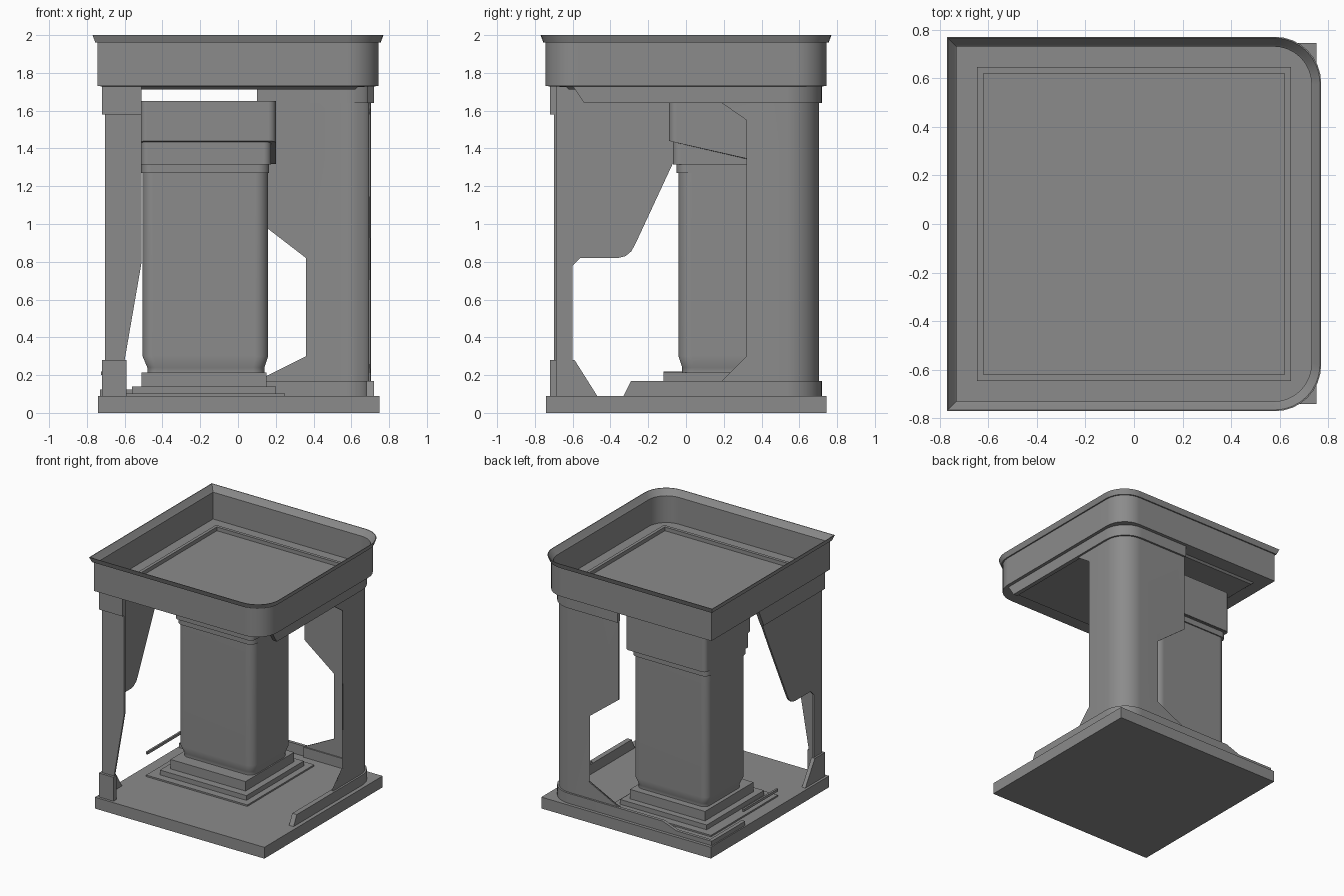
import bpy, bmesh, math

if "Cube" in bpy.data.objects:
    bpy.data.objects.remove(bpy.data.objects["Cube"])

grey = bpy.data.materials.new("mid grey")
grey.diffuse_color = (0.26, 0.26, 0.26, 1)
grey.use_nodes = True
grey.node_tree.nodes["Principled BSDF"].inputs["Base Color"].default_value = grey.diffuse_color


def finish(name, bm):
    bmesh.ops.remove_doubles(bm, verts=bm.verts, dist=1e-5)
    bmesh.ops.recalc_face_normals(bm, faces=bm.faces)
    me = bpy.data.meshes.new(name)
    bm.to_mesh(me)
    bm.free()
    me.materials.append(grey)
    ob = bpy.data.objects.new(name, me)
    bpy.context.collection.objects.link(ob)
    bpy.ops.object.select_all(action='DESELECT')
    ob.select_set(True)
    bpy.context.view_layer.objects.active = ob
    bpy.ops.object.shade_smooth_by_angle(angle=math.radians(30))
    return ob


def loft(name, rings):
    """Skin matching closed rings of 3D points and cap both ends."""
    bm = bmesh.new()
    loops = [[bm.verts.new(p) for p in r] for r in rings]
    n = len(loops[0])
    for a, b in zip(loops, loops[1:]):
        for i in range(n):
            j = (i + 1) % n
            bm.faces.new((a[i], a[j], b[j], b[i]))
    bm.faces.new(loops[0])
    bm.faces.new(loops[-1])
    return finish(name, bm)


def arc(cx, cy, r, start, n=8):
    return [(cx + r * math.cos(math.radians(start + 90 * i / n)),
             cy + r * math.sin(math.radians(start + 90 * i / n))) for i in range(n + 1)]


def ring(z, x0, x1, y0, y1, rl=0, rr=0):
    """Rectangle with left and right corner radii; z may depend on y."""
    pts = (arc(x1 - rr, y1 - rr, rr, 0) + arc(x0 + rl, y1 - rl, rl, 90)
           + arc(x0 + rl, y0 + rl, rl, 180) + arc(x1 - rr, y0 + rr, rr, 270))
    return [(x, y, z(y) if callable(z) else z) for x, y in pts]


def corner(z, out, t, xs, ys, r):
    """L-shaped plan around the rounded back right corner."""
    c = out - r
    outer = [(out, ys)] + arc(c, c, r, 0) + [(xs, out)]
    inner = [(out - t, ys)] + arc(c, c, r - t, 0) + [(xs, out - t)]
    return [(x, y, z) for x, y in outer + inner[::-1]]


def panel(name, axis, a, b, pts):
    """Flat outline extruded along x or y."""
    if axis == 'x':
        return loft(name, [[(v, p, q) for p, q in pts] for v in (a, b)])
    return loft(name, [[(p, v, q) for p, q in pts] for v in (a, b)])


def box(name, x0, x1, y0, y1, z0, z1):
    return loft(name, [ring(z0, x0, x1, y0, y1), ring(z1, x0, x1, y0, y1)])


# Square base slab
box("base_slab", -0.74, 0.75, -0.74, 0.745, 0, 0.09)

# Top tray: two rounded corners, thin flared rim, recessed floor
tray = [(1.712, .62, 0), (1.725, .635, 0), (1.73, .745, .17), (1.96, .745, .17),
        (1.96, .755, .18), (2.0, .77, .19), (2.0, .765, .186), (1.965, .74, .165),
        (1.955, .73, .155), (1.742, .73, .155), (1.742, .645, 0), (1.75, .645, 0),
        (1.75, .62, 0), (1.72, .62, 0)]
loft("top_tray", [ring(z, -d, d, -d, d, 0, r) for z, d, r in tray])

# Thin rounded back right wall with notched arms
wall = loft("corner_wall", [corner(z, .705, .015, .10, .19, .17) for z in (.09, 1.73)])
cutters = [
    panel("back_notch_cutter", 'y', .5, .85,
          [(0, 1.02), (.10, 1.02), (.36, .82), (.36, .30), (.10, .17), (0, .17)]),
    panel("side_notch_cutter", 'x', .5, .85,
          [(.1, 1.64), (.19, 1.64), (.32, 1.55), (.32, .30), (.19, .17), (.1, .17)])]
for c in cutters:
    m = wall.modifiers.new("notch", 'BOOLEAN')
    m.operation, m.solver, m.object = 'DIFFERENCE', 'EXACT', c
    c.hide_render = True
    c.hide_set(True)
loft("corner_top_band", [corner(1.64, .72, .035, .10, -.54, .19),
                         corner(1.73, .72, .035, .10, -.60, .19)])
loft("corner_foot_band", [corner(.09, .72, .04, .10, -.33, .19),
                          corner(.17, .72, .04, .10, -.29, .19)])

# Front left leg: thin tapered front panel and large side panel
panel("front_leg_panel", 'y', -.70, -.685,
      [(-.705, .09), (-.60, .09), (-.60, .28), (-.51, .80), (-.51, 1.73), (-.705, 1.73)])
panel("side_leg_panel", 'x', -.705, -.69,
      [(-.70, .09), (-.60, .09), (-.60, .78), (-.56, .82), (-.36, .82), (-.32, .83),
       (-.29, .855), (-.27, .89), (-.07, 1.32), (.08, 1.65), (.10, 1.73), (-.70, 1.73)])
box("leg_front_band", -.72, -.51, -.72, -.685, 1.58, 1.73)
panel("leg_side_band", 'x', -.72, -.688, [(-.72, 1.58), (.05, 1.58), (.12, 1.73), (-.72, 1.73)])
box("leg_front_foot", -.72, -.59, -.72, -.685, .09, .28)
panel("leg_side_foot", 'x', -.72, -.69, [(-.72, .09), (-.47, .09), (-.59, .28), (-.72, .28)])

# Stepped plinth below the column
box("plinth_lower_step", -.64, .25, -.24, .60, .09, .102)
box("plinth_middle_step", -.56, .20, -.18, .54, .102, .14)
box("plinth_upper_step", -.51, .15, -.12, .49, .14, .215)


# Inner column: narrowed foot, collar, and cap whose lower edge slopes to the back
def slope(y):
    return max(1.317, 1.44 - .245 * (y + .09))


col = [(.215, -.48, .14, -.02, .435, .06), (.24, -.48, .14, -.02, .435, .06),
       (.30, -.505, .16, -.04, .455, .07), (1.27, -.505, .16, -.04, .455, .07),
       (1.27, -.51, .165, -.05, .465, .06), (1.315, -.51, .165, -.05, .465, .06),
       (1.315, -.512, .175, -.07, .48, .04), (slope, -.512, .175, -.07, .48, .04),
       (slope, -.515, .20, -.09, .49, .04), (1.65, -.515, .20, -.09, .49, .04)]
loft("inner_column", [ring(z, x0, x1, y0, y1, r * .8, r) for z, x0, x1, y0, y1, r in col])

# Low edging strips around the back left of the base
box("left_edge_strip", -.725, -.71, -.12, .31, .20, .22)
panel("back_edge_strip", 'y', .695, .72,
      [(-.73, .09), (.10, .09), (.10, .17), (-.30, .17), (-.42, .125), (-.73, .125)])
box("left_back_strip", -.73, -.70, .30, .72, .09, .125)

# Even shading next to rounded corners
for ob in bpy.data.objects:
    wn = ob.modifiers.new("even_normals", 'WEIGHTED_NORMAL')
    wn.keep_sharp = True
